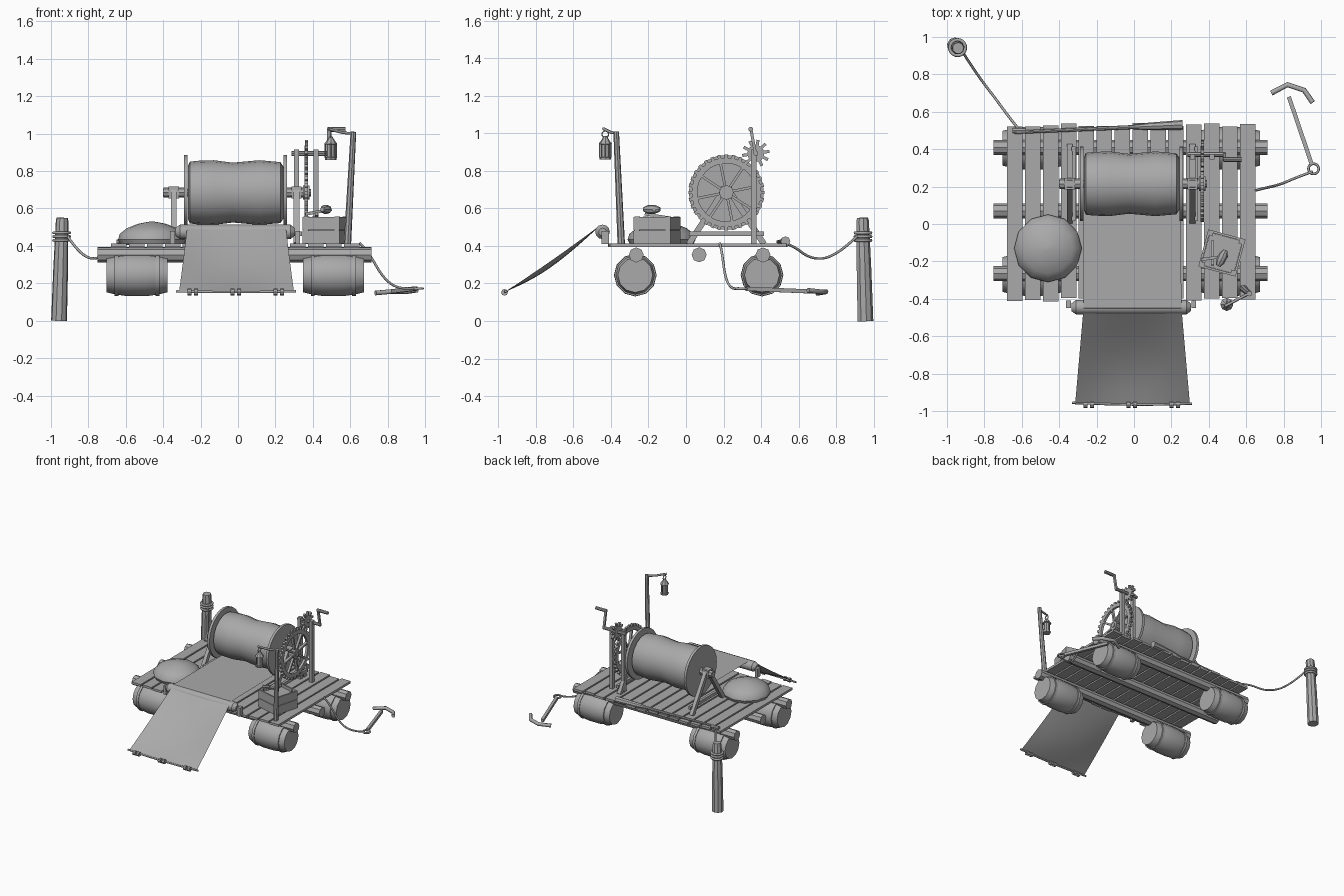
import bpy, bmesh, math, random
from mathutils import Vector, Matrix

random.seed(4)
cube = bpy.data.objects.get("Cube")
if cube:
    bpy.data.objects.remove(cube)

mat = bpy.data.materials.new("weathered_grey")
mat.use_nodes = True
GREY = (0.4, 0.4, 0.4, 1)
mat.diffuse_color = GREY
mat.node_tree.nodes["Principled BSDF"].inputs["Base Color"].default_value = GREY


def finish(name, bm, smooth=True):
    bmesh.ops.recalc_face_normals(bm, faces=bm.faces)
    me = bpy.data.meshes.new(name)
    bm.to_mesh(me)
    bm.free()
    me.materials.append(mat)
    ob = bpy.data.objects.new(name, me)
    bpy.context.collection.objects.link(ob)
    if smooth:
        bpy.ops.object.select_all(action='DESELECT')
        ob.select_set(True)
        bpy.context.view_layer.objects.active = ob
        bpy.ops.object.shade_smooth_by_angle(angle=math.radians(35))
    return ob


def lathe(name, a, b, profile, sides=12, closed=False):
    """Turn (fraction along a-b, radius) pairs around the line a-b."""
    a, b = Vector(a), Vector(b)
    turn = (b - a).to_track_quat('Z', 'Y')
    bm = bmesh.new()
    rings = []
    for t, r in profile:
        rings.append([bm.verts.new(a.lerp(b, t) + turn @ Vector(
            (r * math.cos(k * math.tau / sides), r * math.sin(k * math.tau / sides), 0)))
            for k in range(sides)])
    pairs = list(zip(rings, rings[1:]))
    if closed:
        pairs.append((rings[-1], rings[0]))
    for p, q in pairs:
        for k in range(sides):
            n = (k + 1) % sides
            bm.faces.new((p[k], p[n], q[n], q[k]))
    if not closed:
        bm.faces.new(rings[0])
        bm.faces.new(rings[-1])
    return finish(name, bm)


def rod(name, a, b, r, r2=None, sides=8):
    return lathe(name, a, b, [(0, r), (1, r if r2 is None else r2)], sides)


def box(name, loc, size, rot=None):
    bm = bmesh.new()
    bmesh.ops.create_cube(bm, size=1)
    m = Matrix.Translation(loc) @ (rot or Matrix.Identity(4)) @ Matrix.Diagonal((*size, 1))
    bmesh.ops.transform(bm, matrix=m, verts=bm.verts)
    return finish(name, bm, False)


def beam(name, a, b, w, d):
    a, b = Vector(a), Vector(b)
    return box(name, (a + b) / 2, (w, d, (b - a).length),
               (b - a).to_track_quat('Z', 'Y').to_matrix().to_4x4())


def rope(name, pts, r, cyclic=False, kind='NURBS'):
    cu = bpy.data.curves.new(name, 'CURVE')
    cu.dimensions = '3D'
    cu.bevel_depth, cu.bevel_resolution, cu.use_fill_caps = r, 1, True
    sp = cu.splines.new(kind)
    sp.points.add(len(pts) - 1)
    for p, co in zip(sp.points, pts):
        p.co = (*co, 1)
    sp.use_cyclic_u = cyclic
    if kind == 'NURBS':
        sp.order_u, sp.use_endpoint_u = 3, not cyclic
    cu.materials.append(mat)
    ob = bpy.data.objects.new(name, cu)
    bpy.context.collection.objects.link(ob)


def circle(c, r, n=12, axis='Z'):
    rot = Matrix.Rotation(math.pi / 2, 3, 'Y') if axis == 'X' else Matrix.Identity(3)
    return [Vector(c) + rot @ Vector((r * math.cos(k * math.tau / n), r * math.sin(k * math.tau / n), 0))
            for k in range(n)]


# Deck planks, floor logs and float barrels
for i in range(14):
    y0, y1 = -0.405 + random.uniform(-.012, .012), 0.53 + random.uniform(-.012, .012)
    box("deck_plank", (-0.637 + i * 0.0957, (y0 + y1) / 2, 0.403), (0.083, y1 - y0, 0.018))
for y, z in ((-0.265, 0.352), (0.07, 0.353), (0.41, 0.352)):
    rod("floor_log", (-0.75, y, z), (0.715, y, z), 0.04, sides=8)
for x in (-0.54, 0.51):
    for y in (-0.27, 0.405):
        lathe("float_barrel", (x - .163, y, .245), (x + .163, y, .245),
              [(0, .085), (0, .093), (.15, .105), (.35, .114), (.65, .114), (.85, .105), (1, .093), (1, .085)], 12)
        for s in (-1, 1):
            c = x + s * 0.11
            lathe("barrel_hoop", (c - .01, y, .245), (c + .01, y, .245), [(0, .112), (1, .112)], 12)

# Winch drum with wound cloth and end flanges
AY, AZ = 0.215, 0.685
lathe("wound_cloth", (-.268, AY, AZ), (.242, AY, AZ),
      [(0, .14), (.02, .165), (.1, .17), (.27, .173), (.47, .16), (.75, .173), (.97, .163), (1, .14)], 20)
for x in (-0.28, 0.253):
    rod("drum_flange", (x - .01, AY, AZ), (x + .01, AY, AZ), 0.2, sides=24)
rod("drum_axle", (-.4, AY, AZ), (.39, AY, AZ), 0.02)

# A-shaped drum stands
for x in (-0.343, 0.313):
    for s in (-1, 1):
        beam("stand_leg", (x, AY + s * .2, .41), (x, AY + s * .005, .71), .03, .032)
    beam("stand_crossbar", (x + .02, AY - .2, .465), (x + .02, AY + .2, .465), .02, .025)
    box("bearing_block", (x, AY, AZ), (.055, .06, .065))
    rod("bearing_cap", (x - .055, AY, AZ), (x + .055, AY, AZ), .027)

# Toothed drive wheel with spokes
GX = 0.365
lathe("drive_wheel_rim", (GX - .01, AY, AZ), (GX + .01, AY, AZ),
      [(0, .155), (0, .185), (1, .185), (1, .155)], 32, closed=True)
rod("drive_wheel_hub", (GX - .018, AY, AZ), (GX + .018, AY, AZ), .038, sides=12)


def around(y, z, a, r):
    return (GX, y + r * math.cos(a), z + r * math.sin(a))


for k in range(8):
    a = k * math.tau / 8 + .2
    beam("drive_wheel_spoke", around(AY, AZ, a, .02), around(AY, AZ, a, .17), .02, .014)
for k in range(32):
    a = k * math.tau / 32
    beam("drive_wheel_tooth", around(AY, AZ, a, .18), around(AY, AZ, a, .203), .018, .018)

# Pinion, crank and crank posts
PY, PZ = 0.372, 0.893
rod("pinion", (GX - .01, PY, PZ), (GX + .01, PY, PZ), .045, sides=16)
for k in range(10):
    a = k * math.tau / 10 + .15
    beam("pinion_tooth", around(PY, PZ, a, .035), around(PY, PZ, a, .073), .016, .016)
for x in (0.313, 0.418):
    box("crank_post", (x, 0.36, 0.66), (.026, .03, .51))
rod("crank_axle", (.285, PY, PZ), (.49, PY, PZ), .013)
beam("crank_arm", (.485, PY, PZ - .01), (.485, .345, 1.025), .016, .016)
rod("crank_handle", (.478, .345, 1.022), (.575, .345, 1.022), .013)

# Cloth run from drum to front roller, then hanging ramp
bm = bmesh.new()
rows = []
N = 12
for j in range(-1, N + 1):
    row = []
    for i in range(9):
        u = i / 4 - 1
        if j < 0:
            x, y, z = -.013 + .26 * u, AY, .515
        else:
            t = j / N
            bow = math.sin(math.pi * t) * (.008 + .042 * (1 - u * u))
            x = -.008 + (.262 + .045 * t) * u
            y = -.45 - .515 * t - bow * .3
            z = .515 - .36 * t - bow
        row.append(bm.verts.new((x, y, z)))
    rows.append(row)
for p, q in zip(rows, rows[1:]):
    for i in range(8):
        bm.faces.new((p[i], p[i + 1], q[i + 1], q[i]))
finish("cloth_ramp", bm)
lathe("front_roller", (-.335, -.445, .475), (.305, -.445, .475),
      [(0, .02), (.04, .039), (.96, .039), (1, .02)], 12)
for x in (-.35, .32):
    box("roller_bracket", (x, -.43, .445), (.025, .04, .07))
rope("ramp_end_rod", [(-.33, -.955, .157), (-.01, -.972, .15), (.31, -.96, .157)], .007)
for x in (-.26, -.225, -.03, .005, .2, .235):
    rod("ramp_weight", (x - .011, -.967, .153), (x + .011, -.967, .153), .018)

# Domed sack
lathe("domed_sack", (-.46, -.13, .41), (-.46, -.13, .53),
      [(0, .17), (.2, .181), (.45, .172), (.7, .135), (.9, .075), (1, .012)], 12)

# Slatted crate with tools on top
C = Matrix.Translation((.47, -.155, .41)) @ Matrix.Rotation(math.radians(-15), 4, 'Z')
for k in range(4):
    side = C @ Matrix.Rotation(k * math.pi / 2, 4, 'Z')
    turn = side.to_3x3().to_4x4()
    for z in (.038, .11):
        box("crate_slat", side @ Vector((0, -.097, z)), (.205, .012, .068), turn)
    box("crate_corner", side @ Vector((-.085, -.085, .074)), (.025, .025, .145), turn)
box("crate_filling", C @ Vector((0, 0, .06)), (.18, .18, .12), C.to_3x3().to_4x4())
beam("tool_handle", (.36, -.19, .57), (.5, -.17, .595), .016, .016)
lathe("tool_head", (.45, -.225, .595), (.49, -.14, .595), [(0, .012), (.3, .024), (.7, .024), (1, .012)], 8)
beam("crate_tool", (.42, -.09, .55), (.42, -.22, .57), .015, .015)

# Lantern pole
lathe("lantern_pole", (.585, -.345, .41), (.617, -.372, 1.01), [(0, .02), (1, .015)], 8)
rope("lantern_arm", [(.617, -.37, 1.0), (.56, -.40, 1.005), (.485, -.44, 1.025)], .008, kind='POLY')
LX, LY = .496, -.43
rope("lantern_ring", circle((LX, LY, .995), .018, axis='X'), .004, True)
lathe("lantern_body", (LX, LY, .86), (LX, LY, .985),
      [(0, .03), (.1, .032), (.12, .024), (.65, .024), (.67, .035), (.8, .024), (.95, .012), (1, .008)], 8)
for p in circle((LX, LY, .87), .029, 4):
    rod("lantern_bar", p, p + Vector((0, 0, .08)), .004, sides=6)

# Mooring post with rope
lathe("mooring_post", (-.957, .955, 0), (-.94, .94, .55), [(0, .043), (.5, .04), (.97, .034), (1, .03)], 9)
for z in (.43, .45, .47):
    rope("mooring_wrap", circle((-.943, .943, z), .043), .009, True)
rope("mooring_rope", [(-.91, .91, .45), (-.84, .8, .345), (-.74, .67, .325), (-.66, .56, .41), (-.61, .5, .42)], .007)
rod("deck_cleat", (-.65, .5, .42), (-.58, .5, .42), .014)
lathe("spare_pole", (-.64, .49, .422), (.26, .53, .425), [(0, .009), (.7, .011), (.8, .02), (1, .026)], 8)

# Grapple hook and its rope
rope("hook_rope", [(.65, .18, .415), (.69, .19, .38), (.78, .21, .22), (.87, .25, .165), (.955, .28, .175)], .007)
rope("hook_ring", circle((.96, .295, .172), .028), .007, True)
beam("hook_shaft", (.95, .32, .172), (.828, .68, .157), .022, .022)
rope("hook_arms", [(.735, .70, .148), (.82, .745, .156), (.91, .715, .156), (.955, .65, .163)], .014, kind='POLY')
